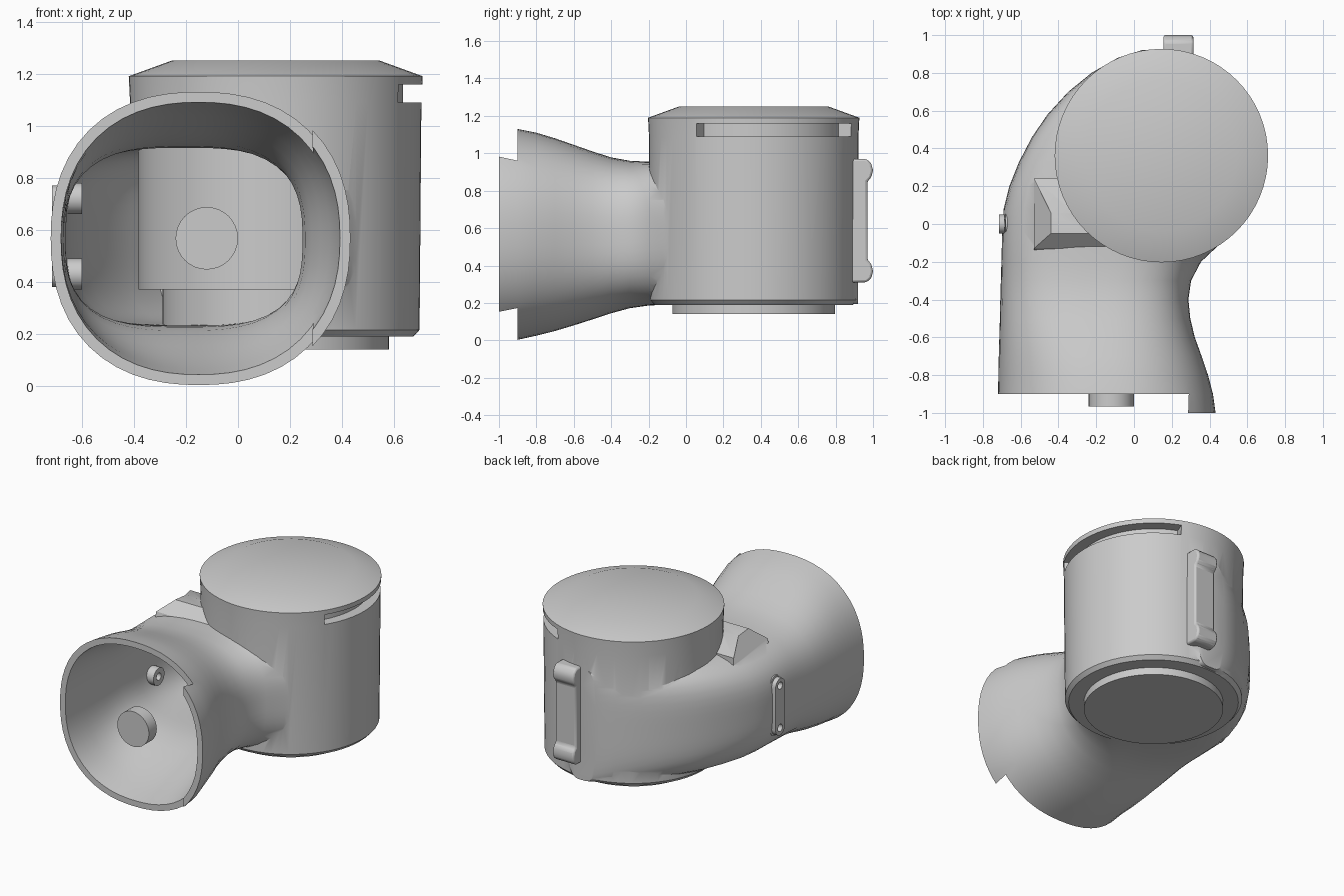
import bpy, bmesh, math
from mathutils import Vector

if "Cube" in bpy.data.objects:
    bpy.data.objects.remove(bpy.data.objects["Cube"])

CX, CY = 0.145, 0.362          # axis of the round housing


def make(name, bm):
    bmesh.ops.recalc_face_normals(bm, faces=bm.faces[:])
    me = bpy.data.meshes.new(name)
    bm.to_mesh(me)
    bm.free()
    ob = bpy.data.objects.new(name, me)
    bpy.context.collection.objects.link(ob)
    return ob


def loft(name, rings):
    bm = bmesh.new()
    vs = [[bm.verts.new(p) for p in r] for r in rings]
    n = len(vs[0])
    for a, b in zip(vs, vs[1:]):
        for i in range(n):
            j = (i + 1) % n
            bm.faces.new((a[i], a[j], b[j], b[i]))
    bm.faces.new(vs[0])
    bm.faces.new(vs[-1])
    return make(name, bm)


def lathe(name, profile, n=64):
    return loft(name, [[(CX + r * math.cos(2 * math.pi * i / n),
                         CY + r * math.sin(2 * math.pi * i / n), z)
                        for i in range(n)] for r, z in profile])


def prism(name, pts, axis, lo, hi):
    place = {'x': lambda a, b, t: (t, a, b),
             'y': lambda a, b, t: (a, t, b),
             'z': lambda a, b, t: (a, b, t)}[axis]
    return loft(name, [[place(a, b, t) for a, b in pts] for t in (lo, hi)])


def arc(c, r, a0, a1, n):
    return [(c[0] + r * math.cos(math.radians(a0 + (a1 - a0) * i / n)),
             c[1] + r * math.sin(math.radians(a0 + (a1 - a0) * i / n)))
            for i in range(n + 1)]


def circle(c, r, n=24):
    return arc(c, r, 0, 360, n)[:-1]


def boolean(ob, other, op):
    bpy.context.view_layer.objects.active = ob
    m = ob.modifiers.new(op, 'BOOLEAN')
    m.operation, m.solver, m.object = op, 'EXACT', other
    bpy.ops.object.modifier_apply(modifier=m.name)
    bpy.data.objects.remove(other)


# Duct sections: y, left x, right x, bottom z, top z, squareness
STATIONS = [
    (-1.00, -.720, .432, .000, 1.135, 2.3), (-.90, -.720, .418, .003, 1.130, 2.3),
    (-.80, -.718, .392, .025, 1.110, 2.3), (-.70, -.716, .358, .050, 1.080, 2.4),
    (-.60, -.713, .322, .080, 1.045, 2.5), (-.50, -.710, .298, .112, 1.010, 2.6),
    (-.40, -.708, .288, .145, .978, 2.7), (-.30, -.705, .302, .172, .960, 2.8),
    (-.20, -.702, .355, .186, .955, 3.0), (-.12, -.700, .440, .190, .955, 3.2),
    (-.04, -.698, .500, .192, .955, 3.3), (.08, -.690, .500, .193, .955, 3.4),
    (.20, -.660, .500, .193, .955, 3.6), (.33, -.608, .500, .194, .955, 3.8),
    (.46, -.540, .500, .194, .955, 4.0), (.58, -.458, .480, .194, .955, 4.0),
    (.70, -.348, .450, .194, .955, 4.0), (.80, -.225, .400, .194, .955, 4.0),
    (.88, -.085, .330, .194, .955, 4.0), (.92, .040, .250, .194, .955, 4.0)]


def section(y, xl, xr, zl, zh, p, n=56):
    cx, cz, a, b = (xl + xr) / 2, (zl + zh) / 2, (xr - xl) / 2, (zh - zl) / 2
    pts = []
    for i in range(n):
        c, s = math.cos(2 * math.pi * i / n), math.sin(2 * math.pi * i / n)
        k = (abs(c) ** p + abs(s) ** p) ** (-1 / p)
        pts.append((cx + a * k * c, y, cz + b * k * s))
    return pts


# Outer shell: housing with chamfered lid, joined to the flaring duct
shell = lathe("housing_and_duct", [(.53, .19), (.553, .215), (.56, 1.09),
                                   (.565, 1.19), (.40, 1.25)])
boolean(shell, loft("duct_outer", [section(*s) for s in STATIONS]), 'UNION')

# Raised wedge on top of the duct
wedge = prism("wedge", [(-.14, .90), (-.13, .945), (-.05, 1.02), (.06, 1.01),
                        (.24, .95), (.24, .90)], 'x', -.53, 0)
for v in wedge.data.vertices:
    if v.co.z > .96 and v.co.x < -.4:
        v.co.x += .09
boolean(shell, wedge, 'UNION')

# Hollow interior of the duct
T = .04
void = [(y, xl + T, min(xr - T, .25) if y > -.45 else xr - T, zl + T, zh - T, p)
        for y, xl, xr, zl, zh, p in STATIONS[:-3]]
void.insert(0, (-1.1,) + void[0][1:])
boolean(shell, loft("duct_void", [section(*s) for s in void]), 'DIFFERENCE')

# Mouth cut back, leaving the projecting lip on the right
boolean(shell, prism("mouth_cut", [(-1, -1.2), (.28, -1.2), (.29, -.9), (-1, -.9)],
                     'z', -.3, 1.5), 'DIFFERENCE')

# Slot under the lid
slot = arc((CX, CY), .70, -33, 68, 24) + arc((CX, CY), .49, 68, -33, 24)
boolean(shell, prism("lid_slot", slot, 'z', 1.09, 1.158), 'DIFFERENCE')

# Inner drum and lower boss, visible through the mouth and underneath
drum = lathe("inner_drum", [(.527, .37), (.527, .94)])
base = lathe("base_disc", [(.435, .14), (.435, .38)])

# Round plug in the mouth
plug = prism("mouth_plug", circle((-.12, .567), .12, 32), 'y', -.965, -.88)

# Back handle with raised ends
handle = prism("back_handle", [(.88, .31), (.965, .31), (.99, .33), (1.0, .37),
                               (.99, .41), (.97, .43), (.97, .85), (.99, .87),
                               (1.0, .91), (.99, .945), (.965, .97), (.88, .97)],
               'x', .155, .315)
bev = handle.modifiers.new("bevel", 'BEVEL')
bev.width, bev.segments = .012, 2

# Side strap with two drilled bosses
strap = prism("side_strap", arc((0, .72), .05, 0, 180, 12) + arc((0, .43), .05, 180, 360, 12),
              'x', -.715, -.685)
parts = [shell, drum, base, plug, handle, strap]
for i, z in enumerate((.43, .72)):
    boss = prism(f"strap_boss_{i + 1}", circle((0, z), .06), 'x', -.68, -.60)
    for ob in (boss, strap, shell):
        boolean(ob, prism("drill", circle((0, z), .025, 16), 'x', -.8, -.55), 'DIFFERENCE')
    parts.append(boss)

# Smooth shading with crisp edges
bpy.ops.object.select_all(action='DESELECT')
for ob in parts:
    ob.select_set(True)
bpy.context.view_layer.objects.active = shell
bpy.ops.object.shade_smooth_by_angle(angle=math.radians(30))
